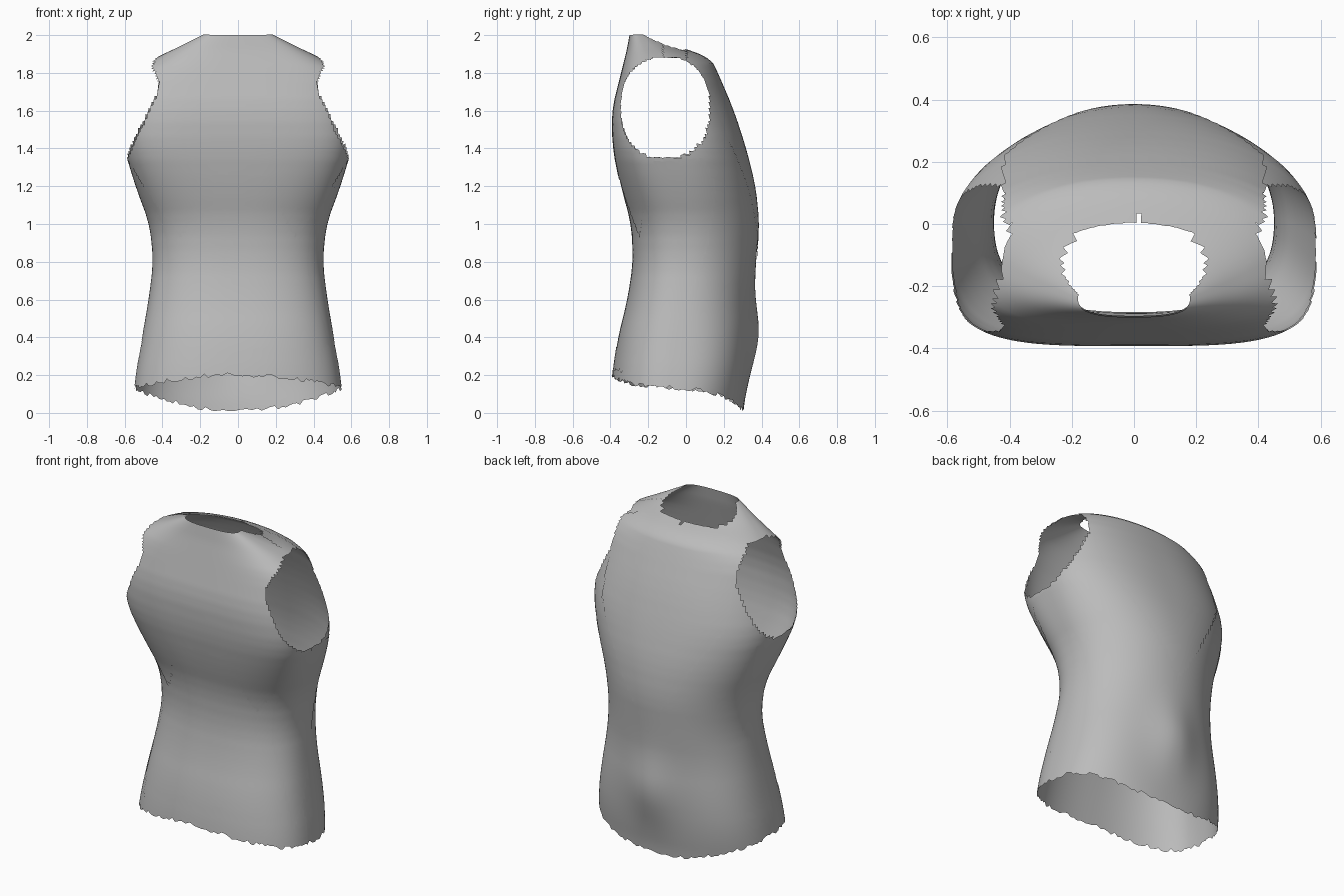
import bpy, bmesh, math, random

if "Cube" in bpy.data.objects:
    bpy.data.objects.remove(bpy.data.objects["Cube"])

grey = bpy.data.materials.new("plain grey")
grey.use_nodes = True
grey.diffuse_color = (0.5, 0.5, 0.5, 1)
grey.node_tree.nodes["Principled BSDF"].inputs["Base Color"].default_value = (0.5, 0.5, 0.5, 1)

SEGMENTS, RINGS, TOP = 160, 100, 2.0

# Torso profile: height, half width, front y, back y
PROFILE = [
    (0.0, 0.56, -0.40, 0.30), (0.2, 0.54, -0.39, 0.325), (0.4, 0.505, -0.36, 0.34),
    (0.6, 0.47, -0.31, 0.345), (0.8, 0.445, -0.28, 0.37), (1.0, 0.465, -0.29, 0.385),
    (1.2, 0.54, -0.345, 0.365), (1.4, 0.6, -0.385, 0.315), (1.6, 0.58, -0.39, 0.25),
    (1.8, 0.56, -0.34, 0.165), (1.88, 0.43, -0.32, 0.125), (1.92, 0.34, -0.31, 0.0),
    (2.0, 0.18, -0.295, -0.17)]


def table(keys, v):
    """Straight-line lookup in a list of (position, value) pairs."""
    for (a, p), (b, q) in zip(keys, keys[1:]):
        if v <= b:
            return p + (q - p) * max(0, (v - a) / (b - a))
    return keys[-1][1]


def profile(z, column):
    """Softened lookup in the torso profile."""
    keys = [(row[0], row[column]) for row in PROFILE]
    soft = 0.06 * min(1, (TOP - z) / 0.3)
    return sum(table(keys, min(TOP, max(0, z + d * soft))) for d in (-1, 0, 1)) / 3


def bell(v, width):
    return math.exp(-(v / width) ** 2)


def skin(angle, z):
    """Point of the torso surface at an angle and a height."""
    w, front, back = (profile(z, i) for i in (1, 2, 3))
    middle = front + 0.45 * (back - front)
    c, s = math.cos(angle), math.sin(angle)
    if s > 0:
        n = 2.0 + 0.5 * bell(z - 0.25, 0.35) + 0.3 * bell(z - 1.5, 0.35)
    else:
        n = 2.5 + 1.3 * bell(z - 1.5, 0.35)
    x = math.copysign(w * abs(c) ** (2 / n), c)
    reach = abs(s) ** (2 / n)
    y = middle + reach * (back - middle if s > 0 else front - middle)
    if s > 0:   # ridge over the lower spine
        y += 0.045 * bell(z - 0.42, 0.22) * bell(x, 0.15)
    return x, y


def shell(name, keep, offset=0.0):
    """Loft the torso, keep the faces that pass a rule, and push them outward."""
    bm = bmesh.new()
    rows = []
    random.seed(4)
    ragged = [random.uniform(-0.012, 0.012) for _ in range(SEGMENTS)]
    for r in range(RINGS + 1):
        row = []
        t = 1 - (1 - r / RINGS) ** 1.4
        for k in range(SEGMENTS):
            a = 2 * math.pi * (k + 0.5) / SEGMENTS
            x0 = skin(a, 0.15)[0]
            hem = 0.01 + 0.4 * x0 ** 2 if math.sin(a) > 0 else 0.2 - 0.22 * x0 ** 2
            hem = max(0, hem + ragged[k])
            z = hem * (1 - t) + TOP * t
            row.append(bm.verts.new((*skin(a, z), z)))
        rows.append(row)
    for low, high in zip(rows, rows[1:]):
        for k in range(SEGMENTS):
            j = (k + 1) % SEGMENTS
            bm.faces.new((low[k], low[j], high[j], high[k]))
    bm.normal_update()
    for v, d in [(v, v.normal * offset) for v in bm.verts]:
        v.co += d
    waste = []
    for f in bm.faces:
        p = f.calc_center_median()
        if cut_away(p) or not keep(p):
            waste.append(f)
    bmesh.ops.delete(bm, geom=waste, context='FACES')
    mesh = bpy.data.meshes.new(name)
    bm.to_mesh(mesh)
    bm.free()
    mesh.shade_smooth()
    mesh.materials.append(grey)
    bpy.context.collection.objects.link(bpy.data.objects.new(name, mesh))


def cut_away(p):
    """Armholes and neck opening."""
    arm = abs((p.y + 0.11) / 0.235) ** 2.3 + abs((p.z - 1.615) / 0.27) ** 2.3 < 1
    neck = (p.x / 0.23) ** 2 + ((p.y + 0.13) / 0.15) ** 2 < 1
    return (arm and abs(p.x) > 0.28) or (neck and p.z > 1.8)


# Lower edges of the overlapping panels, as height over distance from the middle
CHEST_EDGE = [(0, 1.28), (0.22, 1.23), (0.24, 1.05), (0.3, 0.93), (0.36, 1.0), (0.5, 1.2), (0.58, 1.33)]
BACK_EDGE = [(0, 0.78), (0.2, 1.1), (0.42, 1.45)]
# Rear edge of the side panels, as depth over height
SIDE_EDGE = [(0.2, -0.22), (0.5, -0.02), (0.9, 0.12), (1.2, 0.16), (1.34, 0.1)]

# Main garment shell
shell("torso_shell", lambda p: True)

# Overlapping panels lying on the shell
shell("chest_panel", lambda p: p.y < -0.12 and p.z > table(CHEST_EDGE, abs(p.x)), 0.004)
shell("back_panel", lambda p: p.y > 0.0 and abs(p.x) < 0.42 and p.z > table(BACK_EDGE, abs(p.x)), 0.004)
shell("side_panels", lambda p: 0.2 < p.z < 1.34 and abs(p.x) > 0.35
      and -0.2 < p.y < table(SIDE_EDGE, p.z), 0.003)
shell("hem_band", lambda p: p.y < -0.1 and
      p.z < (0.35 if 0.08 < abs(p.x) < 0.16 or abs(p.x) > 0.44 else 0.225), 0.003)
